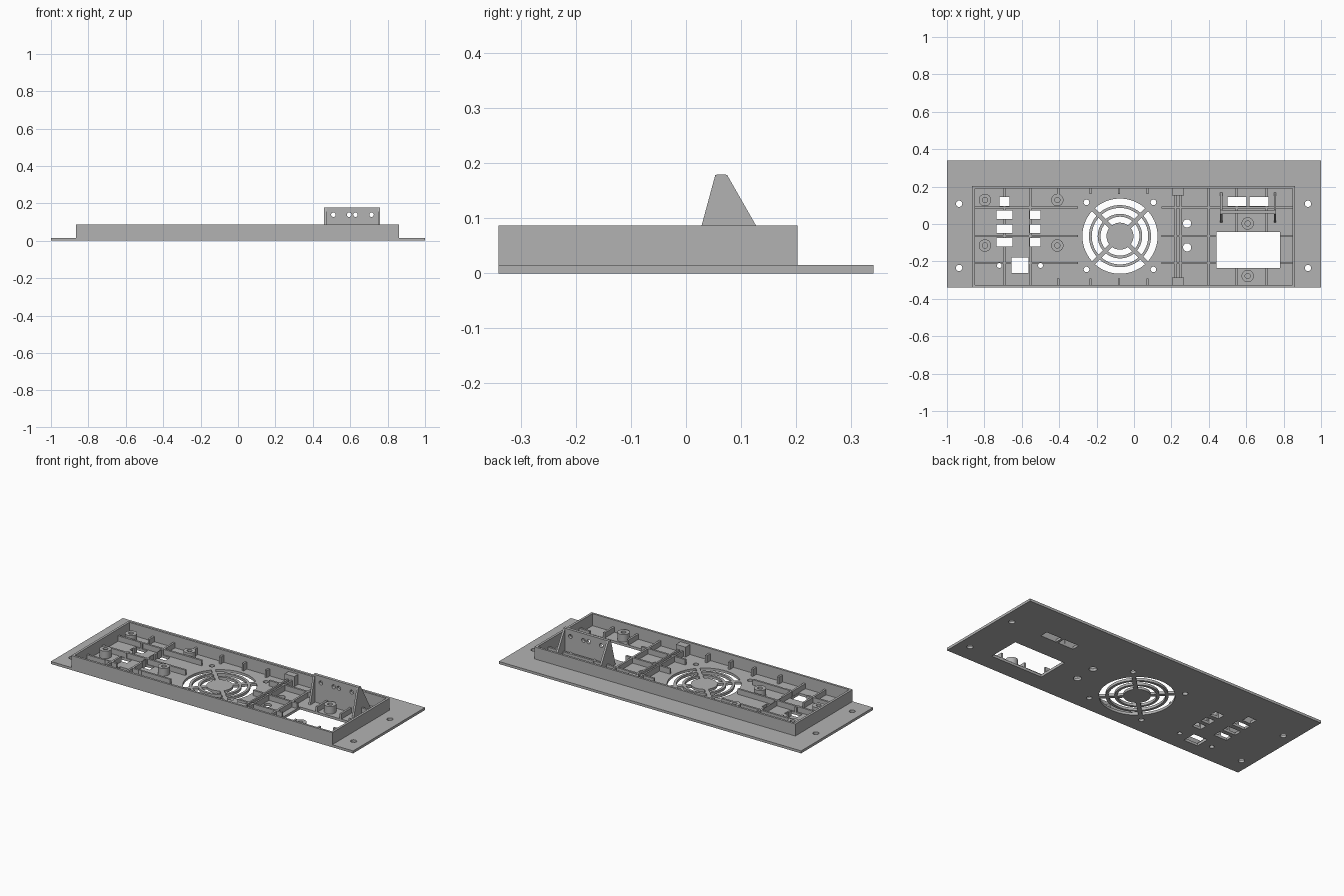
import bpy, bmesh
from math import asin, cos, sin, pi
from mathutils import Matrix

cube = bpy.data.objects.get("Cube")
if cube:
    bpy.data.objects.remove(cube)

gray = bpy.data.materials.new("panel gray")
gray.use_nodes = True
gray.diffuse_color = (0.45, 0.45, 0.45, 1)
gray.node_tree.nodes["Principled BSDF"].inputs["Base Color"].default_value = (0.45, 0.45, 0.45, 1)

FLOOR, RIM = 0.015, 0.087


def add_box(bm, x0, x1, y0, y1, z0, z1):
    mat = Matrix.Translation(((x0 + x1) / 2, (y0 + y1) / 2, (z0 + z1) / 2))
    mat = mat @ Matrix.Diagonal((x1 - x0, y1 - y0, z1 - z0, 1))
    bmesh.ops.create_cube(bm, size=1, matrix=mat)


def add_cyl(bm, x, y, r, z0, z1, seg=24):
    bmesh.ops.create_cone(bm, cap_ends=True, segments=seg, radius1=r, radius2=r, depth=z1 - z0,
                          matrix=Matrix.Translation((x, y, (z0 + z1) / 2)))


def add_prism(bm, pts, offset):
    face = bm.faces.new([bm.verts.new(p) for p in pts])
    new = bmesh.ops.extrude_face_region(bm, geom=[face])["geom"]
    bmesh.ops.translate(bm, vec=offset, verts=[v for v in new if isinstance(v, bmesh.types.BMVert)])


def finish(name, bm):
    bmesh.ops.recalc_face_normals(bm, faces=bm.faces)
    mesh = bpy.data.meshes.new(name)
    bm.to_mesh(mesh)
    bm.free()
    obj = bpy.data.objects.new(name, mesh)
    bpy.context.collection.objects.link(obj)
    mesh.materials.append(gray)
    return obj


def box(name, *dims):
    bm = bmesh.new()
    add_box(bm, *dims)
    return finish(name, bm)


def cut(obj, cutter):
    mod = obj.modifiers.new("cut", "BOOLEAN")
    mod.operation, mod.solver, mod.object = "DIFFERENCE", "EXACT", cutter
    bpy.context.view_layer.objects.active = obj
    bpy.ops.object.modifier_apply(modifier=mod.name)


# Openings through the floor: connector windows and screw holes
bm = bmesh.new()
LOW, HIGH = -0.05, 0.08
windows = [(-0.72, -0.665, 0.096, 0.144), (-0.655, -0.563, -0.262, -0.18),
           (0.5, 0.602, 0.096, 0.144), (0.617, 0.72, 0.096, 0.144), (0.44, 0.78, -0.235, -0.043)]
for y in (0.027, -0.048, -0.12):
    windows += [(-0.735, -0.65, y, y + 0.046), (-0.557, -0.5, y, y + 0.046)]
for w in windows:
    add_box(bm, *w, LOW, HIGH)
holes = [(x, y, 0.017) for x in (-0.935, 0.93) for y in (0.108, -0.235)]
holes += [(x, y, 0.015) for x in (-0.254, 0.104) for y in (0.116, -0.243)]
holes += [(-0.72, -0.222, 0.013), (-0.5, -0.222, 0.013), (0.284, 0.003, 0.022), (0.284, -0.125, 0.022)]
for x, y, r in holes:
    add_cyl(bm, x, y, r, LOW, HIGH)

# Fan grille openings: ring sectors between diagonal spokes
FX, FY, N = -0.075, -0.065, 14
for r0, r1 in ((0.072, 0.104), (0.119, 0.151), (0.166, 0.201)):
    for k in range(4):
        pts = []
        for r, steps in ((r0, range(N + 1)), (r1, range(N, -1, -1))):
            gap = asin(0.011 / r)
            for i in steps:
                a = pi / 4 + k * pi / 2 + gap + (pi / 2 - 2 * gap) * i / N
                pts.append((FX + r * cos(a), FY + r * sin(a), LOW))
        add_prism(bm, pts, (0, 0, HIGH - LOW))
openings = finish("openings_cutter", bm)
openings.hide_render = True

# Base panel
panel = box("base_panel", -1, 1, -0.34, 0.34, 0, FLOOR)
cut(panel, openings)

# Raised rim wall
rim = box("rim_wall", -0.865, 0.862, -0.34, 0.202, 0.01, RIM)
inner = box("rim_cutter", -0.851, 0.848, -0.327, 0.189, -0.1, 0.2)
inner.hide_render = True
cut(rim, inner)
bpy.data.objects.remove(inner)

# Stiffening ribs, trimmed where they meet openings
T, RIB = 0.006, 0.047
for y in (0.088, -0.064, -0.208):
    for side, x0, x1 in (("right", -0.855, -0.3), ("left", 0.147, 0.852)):
        cut(box("cross_rib_" + side, x0, x1, y - T, y + T, 0.01, RIB), openings)
for x in (-0.692, -0.555, 0.4, 0.55, 0.708):
    cut(box("long_rib", x - T, x + T, -0.33, 0.195, 0.01, RIB - 0.001), openings)
for x in (-0.405, -0.232, -0.08, 0.072):
    box("short_rib_back", x - T, x + T, 0.16, 0.195, 0.01, RIB + 0.01)
    box("short_rib_front", x - T, x + T, -0.33, -0.292, 0.01, RIB + 0.01)

# Card guide: two rails with end blocks
for x in (0.222, 0.249):
    box("guide_rail", x - 0.005, x + 0.005, -0.33, 0.195, 0.01, RIB + 0.002)
for y0, y1 in ((-0.33, -0.285), (0.152, 0.195)):
    box("guide_block", 0.202, 0.266, y0, y1, 0.01, 0.075)

# Screw bosses with blind holes
bosses = [(x, y) for x in (-0.797, -0.41) for y in (0.128, -0.115)] + [(0.608, 0.003), (0.608, -0.278)]
for x, y in bosses:
    bm = bmesh.new()
    add_cyl(bm, x, y, 0.033, 0.01, 0.06, 32)
    boss = finish("screw_boss", bm)
    bm = bmesh.new()
    add_cyl(bm, x, y, 0.014, 0.02, 0.1)
    drill = finish("drill_cutter", bm)
    drill.hide_render = True
    cut(boss, drill)
    bpy.data.objects.remove(drill)

# Upright bracket: drilled plate held by two tapered gussets
plate = box("bracket_plate", 0.46, 0.76, 0.055, 0.073, 0.01, 0.179)
bm = bmesh.new()
for x in (0.51, 0.594, 0.628, 0.714):
    bmesh.ops.create_cone(bm, cap_ends=True, segments=24, radius1=0.012, radius2=0.012, depth=0.1,
                          matrix=Matrix.Translation((x, 0.064, 0.139)) @ Matrix.Rotation(pi / 2, 4, "X"))
drill = finish("bracket_cutter", bm)
drill.hide_render = True
cut(plate, drill)
bpy.data.objects.remove(drill)
for x in (0.46, 0.748):
    bm = bmesh.new()
    add_prism(bm, [(x, 0.009, FLOOR), (x, 0.168, FLOOR), (x, 0.075, 0.178), (x, 0.053, 0.178)], (0.012, 0, 0))
    finish("bracket_gusset", bm)

bpy.data.objects.remove(openings)

# Smooth the round walls, keep edges sharp
bpy.ops.object.select_all(action="DESELECT")
for obj in bpy.context.scene.objects:
    if obj.type == "MESH" and obj.name.startswith(("screw_boss", "base_panel", "bracket_plate")):
        obj.select_set(True)
        bpy.context.view_layer.objects.active = obj
bpy.ops.object.shade_smooth_by_angle()
